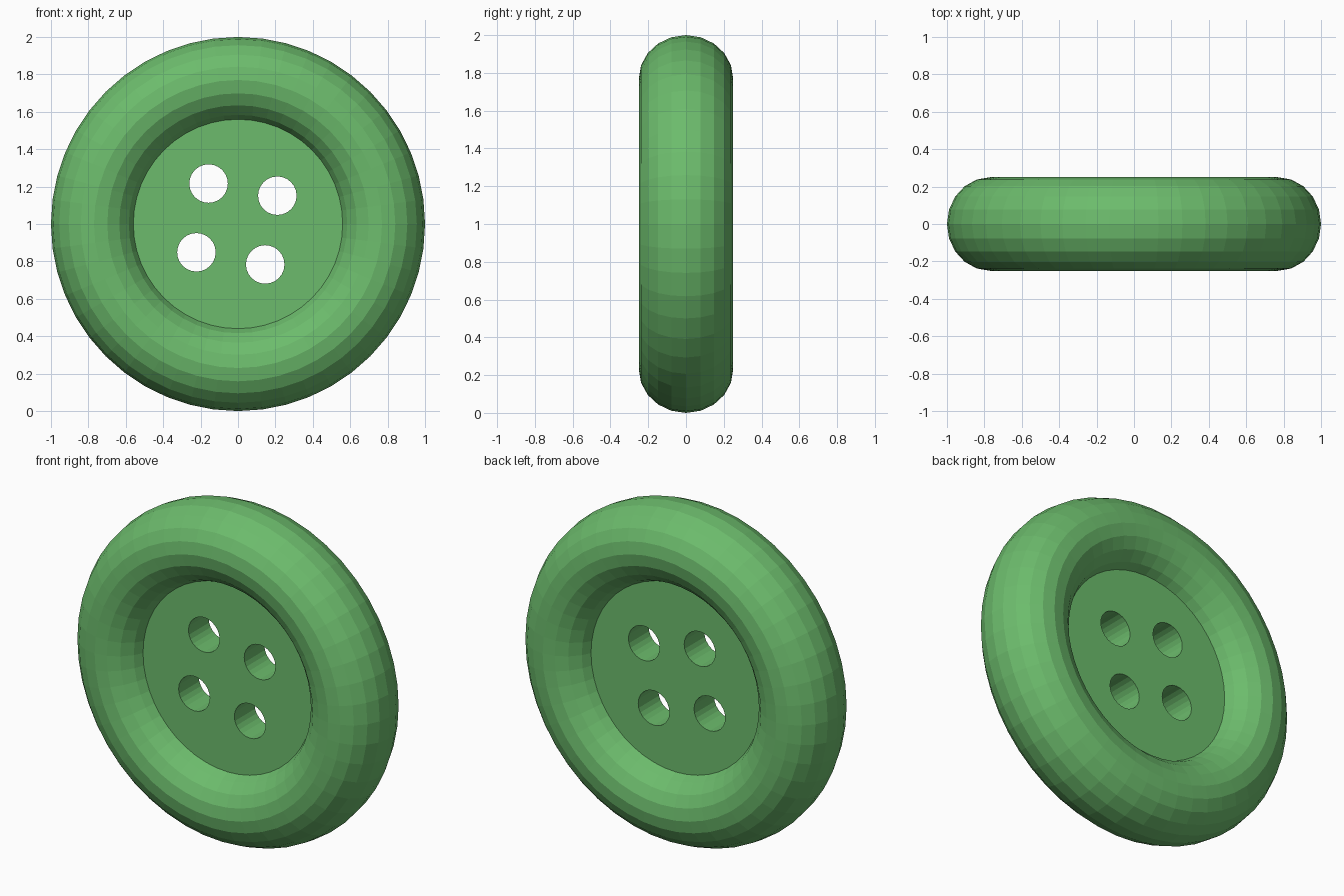
import bpy, bmesh, math

if "Cube" in bpy.data.objects:
    bpy.data.objects.remove(bpy.data.objects["Cube"])

green = bpy.data.materials.new("button green")
green.diffuse_color = (0.15, 0.50, 0.15, 1)
green.use_nodes = True
green.node_tree.nodes["Principled BSDF"].inputs["Base Color"].default_value = green.diffuse_color


def ring_points(cx, cz, r, n):
    return [(cx + r * math.cos(2 * math.pi * i / n),
             cz + r * math.sin(2 * math.pi * i / n)) for i in range(n)]


# Rounded rim: slightly oval section swept around the y axis
SEGS, SIDES = 48, 20
bm = bmesh.new()
rings = []
for i in range(SEGS):
    a = 2 * math.pi * i / SEGS
    ring = []
    for j in range(SIDES):
        t = 2 * math.pi * j / SIDES
        r = 0.77 + 0.23 * math.cos(t)
        ring.append(bm.verts.new((r * math.cos(a), 0.25 * math.sin(t), 1 + r * math.sin(a))))
    rings.append(ring)
for i in range(SEGS):
    p, q = rings[i], rings[(i + 1) % SEGS]
    for j in range(SIDES):
        k = (j + 1) % SIDES
        bm.faces.new((p[j], p[k], q[k], q[j]))
bmesh.ops.recalc_face_normals(bm, faces=bm.faces)
mesh = bpy.data.meshes.new("rim")
bm.to_mesh(mesh)
bm.free()
mesh.materials.append(green)
bpy.context.collection.objects.link(bpy.data.objects.new("rim", mesh))

# Recessed centre plate with four thread holes: filled outline, extruded
curve = bpy.data.curves.new("centre_plate", 'CURVE')
curve.dimensions = '2D'
curve.fill_mode = 'BOTH'
curve.extrude = 0.095
outlines = [ring_points(0, 0, 0.60, 48)]
for k in range(4):
    a = math.radians(35 + 90 * k)
    outlines.append(ring_points(-0.006 + 0.264 * math.cos(a),
                                0.264 * math.sin(a), 0.103, 24))
for pts in outlines:
    s = curve.splines.new('POLY')
    s.points.add(len(pts) - 1)
    for p, (x, z) in zip(s.points, pts):
        p.co = (x, z, 0, 1)
    s.use_cyclic_u = True
curve.materials.append(green)
plate = bpy.data.objects.new("centre_plate", curve)
plate.rotation_euler = (math.pi / 2, 0, 0)
plate.location = (0, 0, 1)
bpy.context.collection.objects.link(plate)

# Turn the plate into a mesh with flat faces
bpy.context.view_layer.objects.active = plate
plate.select_set(True)
bpy.ops.object.convert(target='MESH')
bpy.ops.object.shade_flat()
